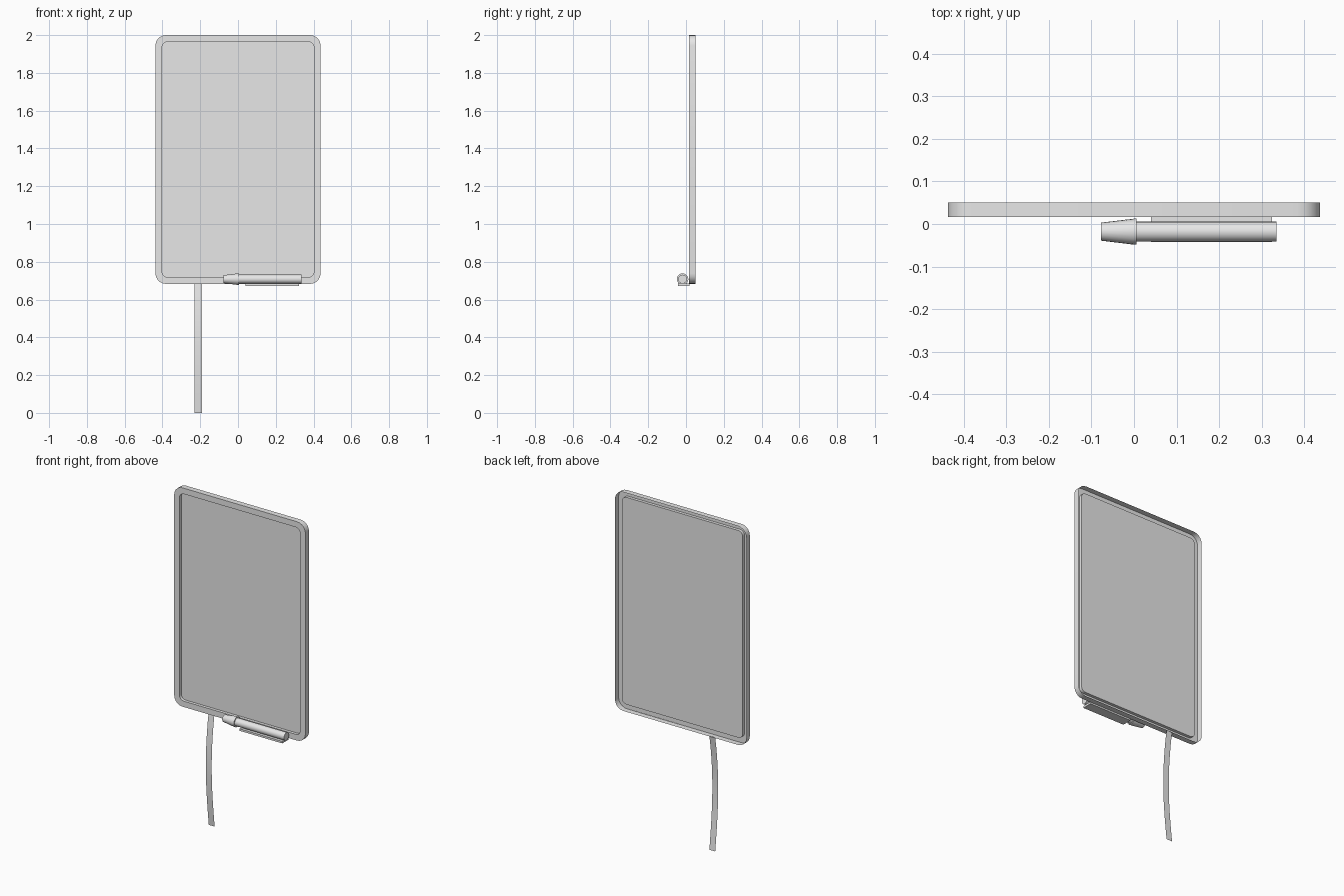
import bpy, bmesh
from math import sin, cos, pi

cube = bpy.data.objects.get("Cube")
if cube:
    bpy.data.objects.remove(cube)

grey = bpy.data.materials.new("light grey")
grey.use_nodes = True
grey.diffuse_color = (0.8, 0.8, 0.8, 1)
grey.node_tree.nodes["Principled BSDF"].inputs["Base Color"].default_value = (0.8, 0.8, 0.8, 1)


def finish(name, bm, smooth=True):
    mesh = bpy.data.meshes.new(name)
    bm.to_mesh(mesh)
    bm.free()
    obj = bpy.data.objects.new(name, mesh)
    bpy.context.collection.objects.link(obj)
    mesh.materials.append(grey)
    if smooth:
        bpy.ops.object.select_all(action="DESELECT")
        obj.select_set(True)
        bpy.context.view_layer.objects.active = obj
        bpy.ops.object.shade_smooth_by_angle(angle=pi / 6)
    return obj


def bridge(bm, a, b, closed=True):
    n = len(a)
    for i in range(n if closed else n - 1):
        j = (i + 1) % n
        bm.faces.new((a[i], a[j], b[j], b[i]))


def rounded_loop(bm, half_w, low, high, radius, y, steps=5):
    # Counter-clockwise rounded rectangle seen from the front
    corners = ((1, high - radius), (-1, high - radius),
               (-1, low + radius), (1, low + radius))
    loop = []
    for q, (side, cz) in enumerate(corners):
        for k in range(steps + 1):
            t = (q + k / steps) * pi / 2
            loop.append(bm.verts.new((side * (half_w - radius) + radius * cos(t),
                                      y, cz + radius * sin(t))))
    return loop


# Board: open-backed shell with a bezel and a recessed panel
FRONT, PANEL, BACK = 0.017, 0.035, 0.051
bm = bmesh.new()
outer_back = rounded_loop(bm, 0.437, 0.683, 2.0, 0.055, BACK)
outer_front = rounded_loop(bm, 0.437, 0.683, 2.0, 0.055, FRONT)
inner_front = rounded_loop(bm, 0.402, 0.718, 1.965, 0.03, FRONT)
inner_back = rounded_loop(bm, 0.402, 0.718, 1.965, 0.03, PANEL)
bridge(bm, outer_back, outer_front)
bridge(bm, outer_front, inner_front)
bridge(bm, inner_front, inner_back)
bm.faces.new(inner_back)
finish("board", bm)


# Pen parts: profiles of (x, radius) turned around the pen's axis
def turned(name, profile, sides=20, cy=-0.018, cz=0.708):
    bm = bmesh.new()
    rings = [[bm.verts.new((x, cy + r * cos(2 * pi * i / sides),
                            cz + r * sin(2 * pi * i / sides)))
              for i in range(sides)] for x, r in profile]
    for a, b in zip(rings, rings[1:]):
        bridge(bm, a, b)
    bm.faces.new(rings[0])
    bm.faces.new(rings[-1])
    bmesh.ops.recalc_face_normals(bm, faces=bm.faces)
    return finish(name, bm)


turned("pen_cap", [(-0.078, 0.021), (0.0, 0.0305), (0.006, 0.0305)])
turned("pen_body", [(0.004, 0.0235), (0.335, 0.0235)])

# Pen tray: thin shelf under the pen
bm = bmesh.new()
bmesh.ops.create_cube(bm, size=1)
bmesh.ops.scale(bm, vec=(0.284, 0.06, 0.012), verts=bm.verts)
bmesh.ops.translate(bm, vec=(0.182, -0.012, 0.679), verts=bm.verts)
finish("pen_tray", bm, smooth=False)

# Strap: thin ribbon bowing forward as it hangs
bm = bmesh.new()
STEPS = 12
left, right = [], []
for i in range(STEPS + 1):
    t = i / STEPS
    y = 0.049 - 0.028 * sin(pi * t ** 0.9)
    z = 0.685 * (1 - t)
    right.append(bm.verts.new((-0.229, y, z)))
    left.append(bm.verts.new((-0.19, y, z)))
bridge(bm, right, left, closed=False)
finish("strap", bm)
